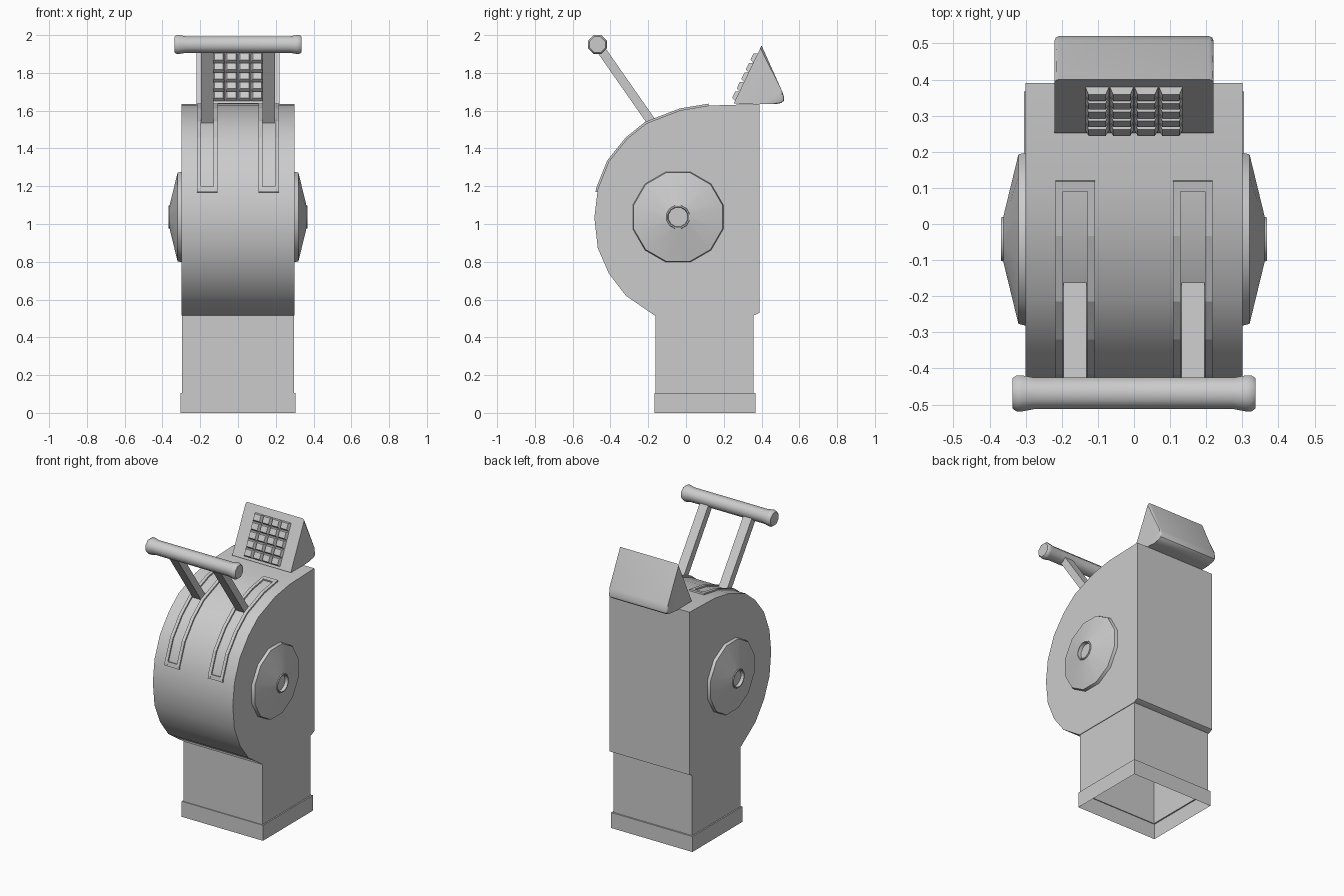
import bpy, bmesh, math
from mathutils import Matrix, Vector

if "Cube" in bpy.data.objects:
    bpy.data.objects.remove(bpy.data.objects["Cube"])


def finish(name, bm, smooth=None):
    bmesh.ops.recalc_face_normals(bm, faces=bm.faces)
    me = bpy.data.meshes.new(name)
    bm.to_mesh(me)
    bm.free()
    ob = bpy.data.objects.new(name, me)
    bpy.context.collection.objects.link(ob)
    if smooth:
        bpy.ops.object.select_all(action='DESELECT')
        ob.select_set(True)
        bpy.context.view_layer.objects.active = ob
        bpy.ops.object.shade_smooth_by_angle(angle=math.radians(smooth))
    return ob


def loft(bm, rings, caps=True):
    """Join rings of points with quads, optionally capping both ends."""
    vs = [[bm.verts.new(p) for p in r] for r in rings]
    n = len(vs[0])
    for a, b in zip(vs, vs[1:]):
        for i in range(n):
            j = (i + 1) % n
            bm.faces.new((a[i], a[j], b[j], b[i]))
    if caps:
        bm.faces.new(vs[0])
        bm.faces.new(vs[-1])


def prism(bm, profile, x0, x1):
    """Extrude a (y, z) outline along x."""
    loft(bm, [[(x, y, z) for y, z in profile] for x in (x0, x1)])


def lathe(bm, profile, sides, cy, cz):
    """Turn (radius, x) points about an axis parallel to x."""
    rings = []
    for r, x in profile:
        angs = [2 * math.pi * (i + 0.5) / sides for i in range(sides)]
        rings.append([(x, cy + r * math.cos(a), cz + r * math.sin(a)) for a in angs])
    loft(bm, rings)


# Housing: drum front, flat back
arc = [(-.165, .515), (-.318, .62), (-.408, .737), (-.467, .872), (-.485, 1.034),
       (-.467, 1.185), (-.408, 1.332), (-.313, 1.45), (-.21, 1.533), (-.03, 1.602),
       (.12, 1.627), (.39, 1.635)]
bm = bmesh.new()
prism(bm, arc + [(.39, .53), (.357, .515)], -.3, .3)
finish("housing", bm, 35)

# Hollow pedestal with foot band, open underneath
bm = bmesh.new()
rings = []
for hx, y0, y1, z in [(.305, -.168, .367, 0), (.305, -.168, .367, .105),
                      (.296, -.162, .357, .105), (.296, -.162, .357, .52)]:
    rings.append([(-hx, y0, z), (hx, y0, z), (hx, y1, z), (-hx, y1, z)])
loft(bm, rings, caps=False)
finish("pedestal", bm)

# Side hubs: shallow 12-sided cones with a dished centre
for side, s in (("left", -1), ("right", 1)):
    bm = bmesh.new()
    lathe(bm, [(r, s * x) for r, x in [(.249, .295), (.243, .32), (.064, .362), (.062, .368),
                                       (.055, .368), (.052, .347)]], 12, -.042, 1.037)
    finish(side + "_hub", bm, 30)


# Raised slot frames following the drum
def strip(bm, path, x0, x1, h):
    rings = []
    for i, p in enumerate(path):
        a, b = Vector(path[max(i - 1, 0)]), Vector(path[min(i + 1, len(path) - 1)])
        t = (b - a).normalized()
        n = Vector((-t.y, t.x))
        lo, hi = Vector(p) - n * .012, Vector(p) + n * h
        rings.append([(x0, *lo), (x1, *lo), (x1, *hi), (x0, *hi)])
    loft(bm, rings)


path = [(-.469, 1.168)] + arc[5:11]
for side, s in (("left", -1), ("right", 1)):
    bm = bmesh.new()
    c = s * .163
    strip(bm, path, c - .055, c - .034, .01)
    strip(bm, path, c + .034, c + .055, .01)
    strip(bm, [(-.469, 1.168), (-.463, 1.196)], c - .034, c + .034, .01)
    strip(bm, [(.092, 1.622), (.12, 1.627)], c - .034, c + .034, .01)
    finish(side + "_slot_frame", bm)

# Lever arms
grip = Vector((-.469, 1.95))
foot = Vector((-.165, 1.515))
d = (foot - grip).normalized()
n = Vector((-d.y, d.x)) * .024
outline = [grip + n, grip - n, foot - n, foot + n]
for side, s in (("left", -1), ("right", 1)):
    bm = bmesh.new()
    prism(bm, [tuple(p) for p in outline], s * .163 - .032, s * .163 + .032)
    finish(side + "_lever_arm", bm)

# Crossbar grip with flared ends
half = [(.045, .337), (.054, .325), (.054, .31), (.047, .275)]
bm = bmesh.new()
lathe(bm, [(r, -x) for r, x in half] + half[::-1], 8, *grip)
finish("crossbar_grip", bm, 50)

# Wedge-shaped keypad casing on top
bm = bmesh.new()
prism(bm, [(.252, 1.637), (.4, 1.945), (.508, 1.705), (.52, 1.672), (.518, 1.652),
           (.503, 1.64), (.47, 1.634)], -.22, .22)
back = [e for e in bm.edges if abs(e.verts[0].co.x - e.verts[1].co.x) < 1e-5
        and min(v.co.y for v in e.verts) > .39]
bmesh.ops.bevel(bm, geom=back, offset=.012, segments=2, affect='EDGES', profile=.5)
finish("keypad_casing", bm, 40)

# Grid of tapered keys on the sloping face
up = Vector((0, .148, .308)).normalized()
out = Vector((1, 0, 0)).cross(up)
bm = bmesh.new()
for col in range(4):
    for row in range(5):
        pos = Vector(((col - 1.5) * .068, .252, 1.637)) + up * (.043 + row * .056) + out * .009
        rot = Matrix((Vector((1, 0, 0)), up, out)).transposed().to_4x4()
        m = (Matrix.Translation(pos) @ rot @ Matrix.Diagonal((.067, .055, 1, 1))
             @ Matrix.Rotation(math.pi / 4, 4, 'Z'))
        bmesh.ops.create_cone(bm, cap_ends=True, segments=4, radius1=.707, radius2=.5,
                              depth=.022, matrix=m)
finish("keypad_keys", bm)
